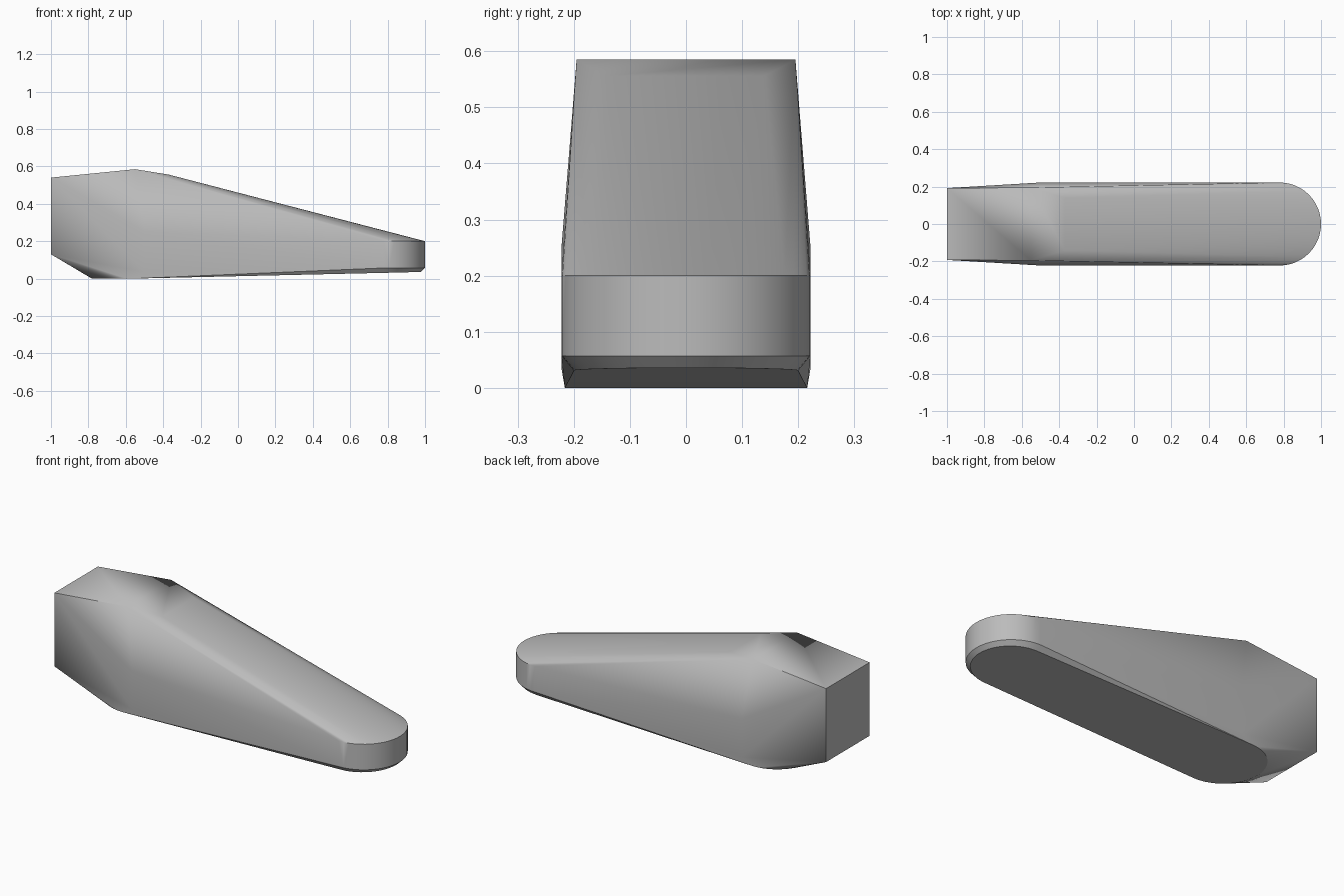
import bpy, bmesh
from math import sin, cos, pi, radians

cube = bpy.data.objects.get("Cube")
if cube:
    bpy.data.objects.remove(cube)

grey = bpy.data.materials.new("plain_grey")
grey.use_nodes = True
grey.diffuse_color = (0.5, 0.5, 0.5, 1)
grey.node_tree.nodes["Principled BSDF"].inputs["Base Color"].default_value = (0.5, 0.5, 0.5, 1)


def half_round(cx, radius, height, direction, steps=24):
    """Half circle in plan, bulging along +x or -x; height is a function of x."""
    points = []
    for i in range(steps + 1):
        a = pi * (i / steps - 0.5)
        x = cx + direction * radius * cos(a)
        points.append((x, radius * sin(a), height(x)))
    return points


def pair(x, y, z):
    return [(x, y, z), (x, -y, z)]


def underside(x):
    return max(0, 0.025 * (x + 0.45))


# Rounded nose with a bevelled lower rim
points = half_round(0.778, 0.222, lambda x: 0.2, 1)
points += half_round(0.778, 0.222, lambda x: 0.057, 1)
points += half_round(0.778, 0.2, underside, 1)
# Rounded heel of the underside
points += half_round(-0.565, 0.216, underside, -1)
# Square back end
points += pair(-1, 0.192, 0.54) + pair(-1, 0.192, 0.13)
# Top ridge and the start of the long slope
points += pair(-0.55, 0.195, 0.585) + pair(-0.37, 0.14, 0.556)
# Widest part of the sides
points += pair(-0.5, 0.222, 0.25) + pair(-0.5, 0.222, 0.035)

# Skin the sections into one tapered body
bm = bmesh.new()
for p in points:
    bm.verts.new(p)
result = bmesh.ops.convex_hull(bm, input=bm.verts)
loose = [v for v in bm.verts if not v.link_faces]
bmesh.ops.delete(bm, geom=loose, context="VERTS")
bmesh.ops.dissolve_limit(bm, angle_limit=radians(0.3), verts=bm.verts, edges=bm.edges)
bmesh.ops.recalc_face_normals(bm, faces=bm.faces)
mesh = bpy.data.meshes.new("tapered_body")
bm.to_mesh(mesh)
bm.free()
mesh.materials.append(grey)
body = bpy.data.objects.new("tapered_body", mesh)
bpy.context.collection.objects.link(body)

bpy.ops.object.select_all(action="DESELECT")
body.select_set(True)
bpy.context.view_layer.objects.active = body
bpy.ops.object.shade_smooth_by_angle(angle=radians(25))
